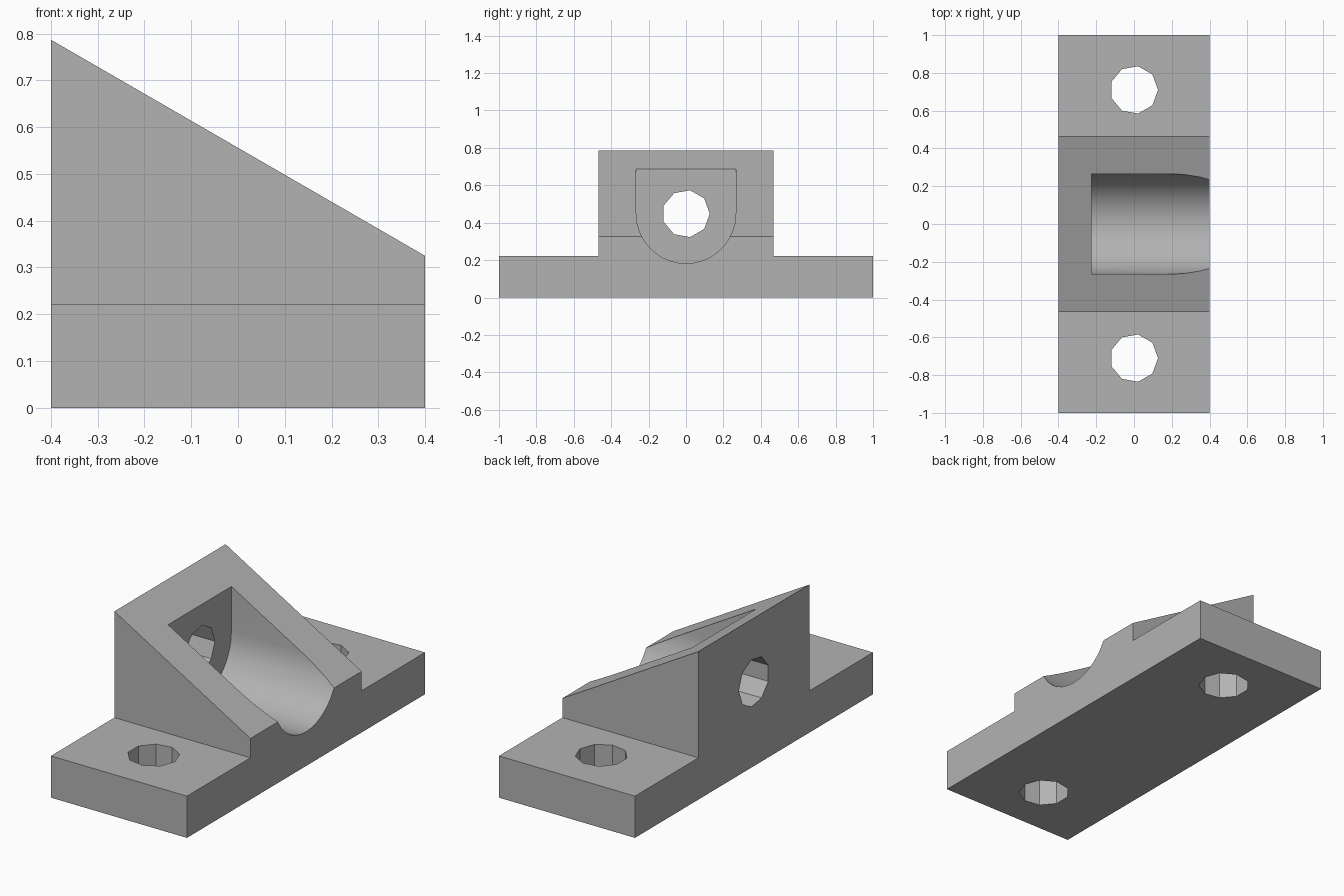
import bpy, bmesh, math
from mathutils import Matrix, Vector

if "Cube" in bpy.data.objects:
    bpy.data.objects.remove(bpy.data.objects["Cube"], do_unlink=True)

grey = bpy.data.materials.new("plain_grey")
grey.use_nodes = True
colour = (0.45, 0.45, 0.45, 1)
grey.diffuse_color = colour
grey.node_tree.nodes["Principled BSDF"].inputs["Base Color"].default_value = colour

HALF_WIDTH = 0.4
BASE_TOP = 0.222
BLOCK_HALF = 0.467
BLOCK_HIGH, BLOCK_LOW = 0.787, 0.325
AXIS_Z = 0.448
POCKET_R = 0.266
HOLE_R = 0.127


def make_object(name, bm):
    bmesh.ops.recalc_face_normals(bm, faces=bm.faces)
    mesh = bpy.data.meshes.new(name)
    bm.to_mesh(mesh)
    bm.free()
    mesh.materials.append(grey)
    obj = bpy.data.objects.new(name, mesh)
    bpy.context.collection.objects.link(obj)
    return obj


def extrude_x(profile, x0, x1):
    """Solid made from a y-z outline swept along x."""
    bm = bmesh.new()
    face = bm.faces.new([bm.verts.new((x0, y, z)) for y, z in profile])
    swept = bmesh.ops.extrude_face_region(bm, geom=[face])
    verts = [v for v in swept["geom"] if isinstance(v, bmesh.types.BMVert)]
    bmesh.ops.translate(bm, verts=verts, vec=(x1 - x0, 0, 0))
    return bm


def circle(radius, sides, start=0, end=2 * math.pi):
    return [(radius * math.cos(a), radius * math.sin(a))
            for a in (start + (end - start) * i / sides for i in range(sides))]


# Flat base with a raised block, its top sliced to a slope
half = [(1, 0), (1, BASE_TOP), (BLOCK_HALF, BASE_TOP), (BLOCK_HALF, BLOCK_HIGH)]
outline = half + [(-y, z) for y, z in reversed(half)]
bm = extrude_x(outline, -HALF_WIDTH, HALF_WIDTH)
slope = Vector((BLOCK_HIGH - BLOCK_LOW, 0, 2 * HALF_WIDTH)).normalized()
cut = bmesh.ops.bisect_plane(bm, geom=bm.verts[:] + bm.edges[:] + bm.faces[:],
                             plane_co=(HALF_WIDTH, 0, BLOCK_LOW), plane_no=slope,
                             clear_outer=True)
rim = [e for e in bm.edges if e.is_boundary]
bmesh.ops.holes_fill(bm, edges=rim)
bmesh.ops.remove_doubles(bm, verts=bm.verts, dist=0.0001)
bracket = make_object("wedge_bracket", bm)

# Round-bottomed pocket, open at the top and the low end
arc = circle(POCKET_R, 18, math.pi, 2 * math.pi) + [(POCKET_R, 0)]
pocket = [(y, z + AXIS_Z) for y, z in arc] + [(POCKET_R, 1), (-POCKET_R, 1)]
cutters = [make_object("pocket_cutter", extrude_x(pocket, -0.225, 0.6))]

# Nine-sided hole through the tall back wall
hole = [(y, z + AXIS_Z) for y, z in circle(HOLE_R, 9)]
cutters.append(make_object("wall_hole_cutter", extrude_x(hole, -0.6, 0)))

# Nine-sided bolt holes through the two feet
for side in (-1, 1):
    bm = bmesh.new()
    bmesh.ops.create_cone(bm, cap_ends=True, segments=9, radius1=HOLE_R,
                          radius2=HOLE_R, depth=0.8,
                          matrix=Matrix.Translation((0, side * 0.71, 0.1))
                          @ Matrix.Rotation(-math.pi / 2, 4, "Z"))
    # Turn so that one corner points along +x
    far = max(v.co.x for v in bm.verts)
    if abs(far - HOLE_R) > 0.0005:
        bmesh.ops.rotate(bm, verts=bm.verts, cent=(0, side * 0.71, 0),
                         matrix=Matrix.Rotation(math.pi, 3, "Z"))
    cutters.append(make_object("bolt_hole_cutter", bm))

# Carve the openings and discard the cutters
bpy.context.view_layer.objects.active = bracket
for cutter in cutters:
    mod = bracket.modifiers.new("cut", "BOOLEAN")
    mod.operation = "DIFFERENCE"
    mod.solver = "EXACT"
    mod.object = cutter
    bpy.ops.object.modifier_apply(modifier=mod.name)
    bpy.data.objects.remove(cutter, do_unlink=True)

# Smooth only the curved pocket floor
bpy.ops.object.select_all(action="DESELECT")
bracket.select_set(True)
bpy.ops.object.shade_smooth_by_angle(angle=math.radians(25))
